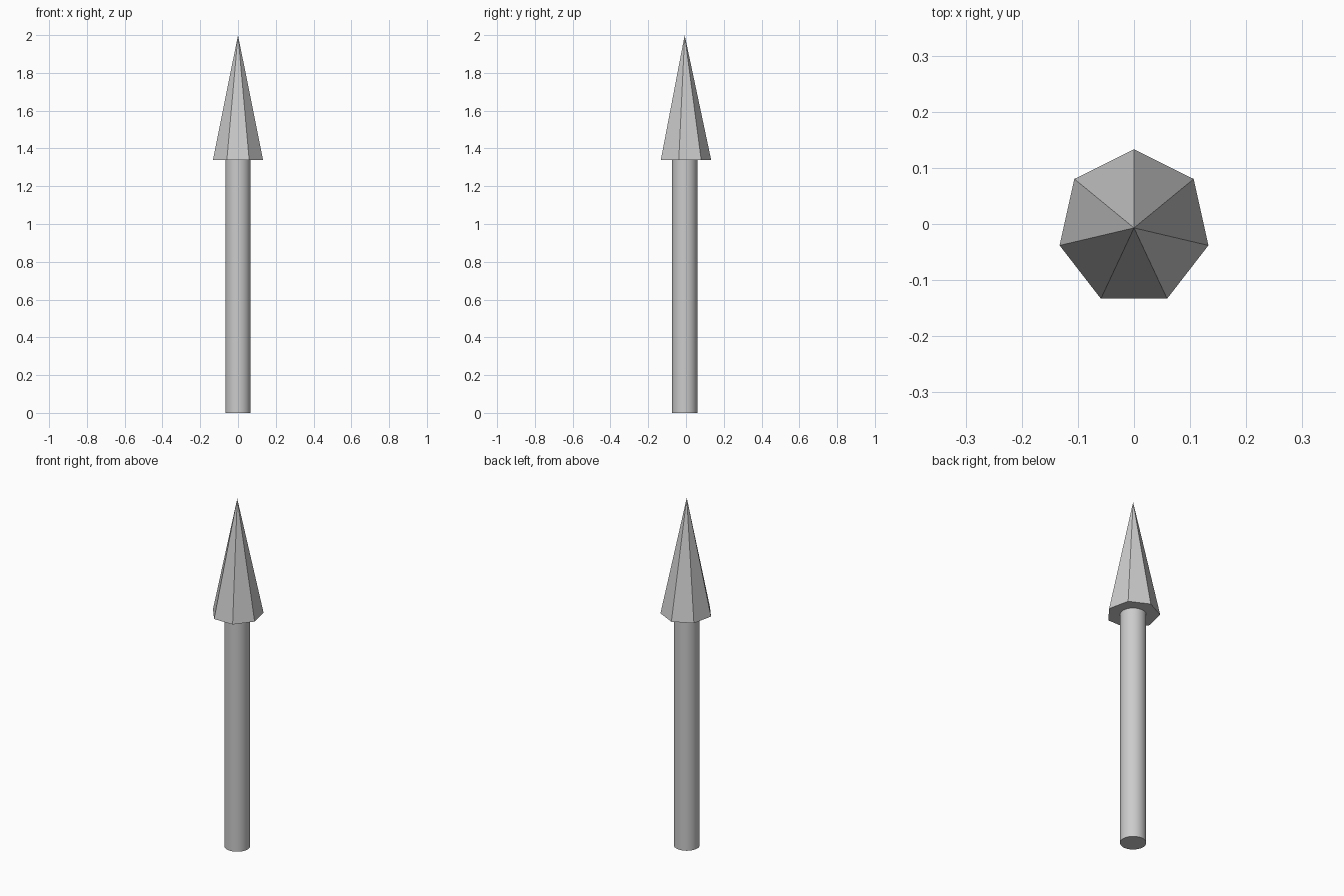
import bpy
import math

if "Cube" in bpy.data.objects:
    bpy.data.objects.remove(bpy.data.objects["Cube"])

AXIS_Y = -0.007   # seven-sided head is off-centre, so the shared axis sits slightly forward
NECK_Z = 1.34     # where the shaft meets the head
TOP_Z = 2.0

# Round shaft, smooth sides with sharp cap edges
bpy.ops.mesh.primitive_cylinder_add(vertices=32, radius=0.067, depth=NECK_Z,
                                    location=(0, AXIS_Y, NECK_Z / 2))
shaft = bpy.context.object
shaft.name = "shaft"
bpy.ops.object.shade_smooth_by_angle(angle=math.radians(30))

# Flat-faced, seven-sided pointed head with one corner towards the back
bpy.ops.mesh.primitive_cone_add(vertices=7, radius1=1, radius2=0, depth=TOP_Z - NECK_Z,
                                location=(0, AXIS_Y, (NECK_Z + TOP_Z) / 2))
head = bpy.context.object
head.name = "pointed_head"
head.scale = (0.136, 0.14, 1)
bpy.ops.object.transform_apply(location=False, rotation=False, scale=True)
